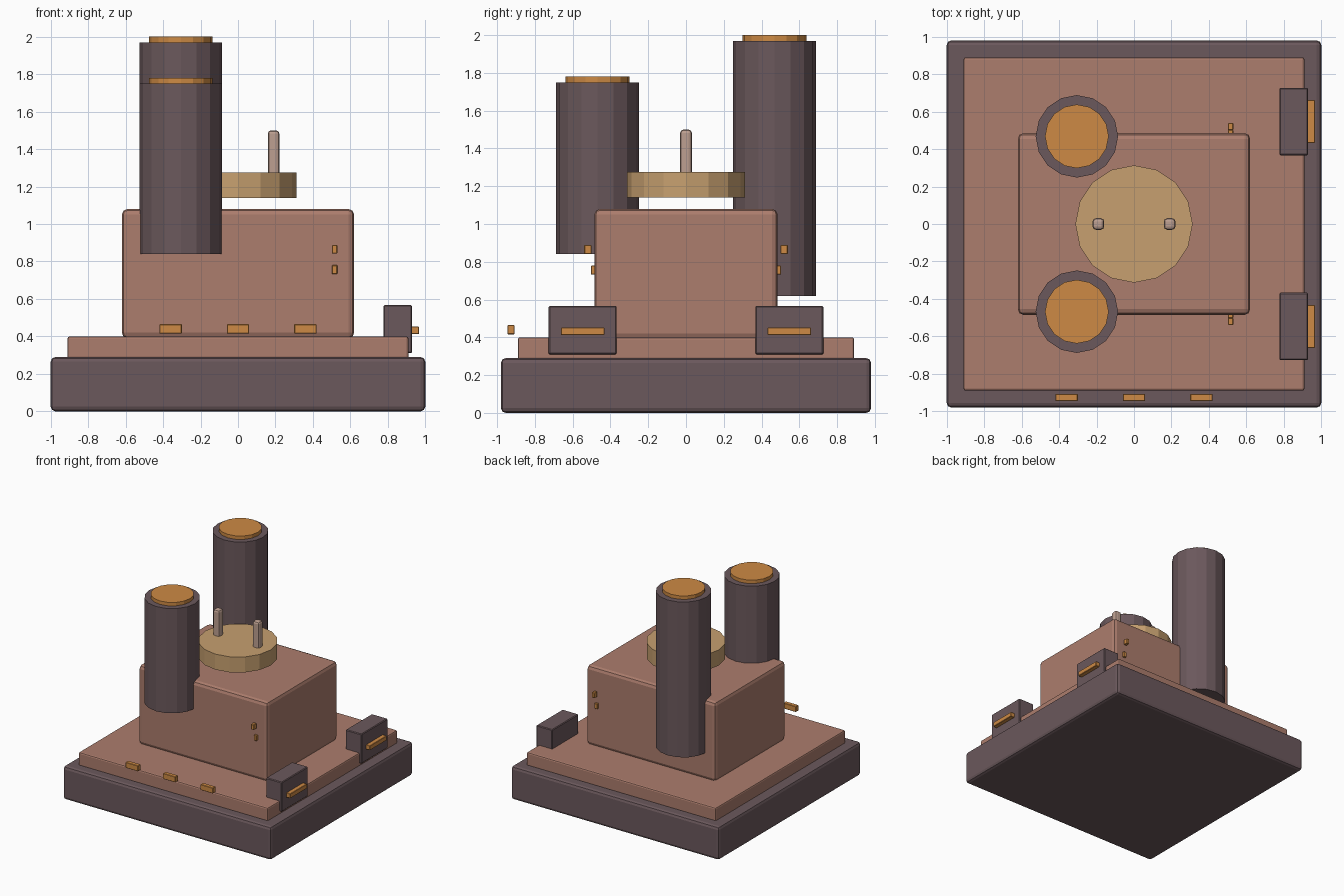
import bpy, math

if "Cube" in bpy.data.objects:
    bpy.data.objects.remove(bpy.data.objects["Cube"])


def paint(name, r, g, b):
    m = bpy.data.materials.new(name)
    m.diffuse_color = (r, g, b, 1)
    m.use_nodes = True
    m.node_tree.nodes["Principled BSDF"].inputs["Base Color"].default_value = m.diffuse_color
    return m


PLUM = paint("dark plum grey", 0.147, 0.098, 0.107)
CLAY = paint("terracotta", 0.413, 0.205, 0.153)
TAN = paint("tan", 0.571, 0.352, 0.162)
AMBER = paint("amber", 0.61, 0.254, 0.058)
PALE = paint("pale pinkish beige", 0.515, 0.352, 0.283)


def finish(name, mat, bevel, segments=2):
    ob = bpy.context.object
    ob.name = name
    ob.data.materials.append(mat)
    if bevel:
        mod = ob.modifiers.new("edge", 'BEVEL')
        mod.width, mod.segments = bevel, segments
    return ob


def box(name, lo, hi, mat, bevel=0.0, segments=2):
    """Box between two corners."""
    bpy.ops.mesh.primitive_cube_add(
        size=1, location=[(a + b) / 2 for a, b in zip(lo, hi)])
    bpy.context.object.scale = [b - a for a, b in zip(lo, hi)]
    bpy.ops.object.transform_apply(location=False, rotation=False, scale=True)
    return finish(name, mat, bevel, segments)


def drum(name, x, y, r, z0, z1, mat, sides=16):
    bpy.ops.mesh.primitive_cylinder_add(
        vertices=sides, radius=r, depth=z1 - z0, location=(x, y, (z0 + z1) / 2))
    return finish(name, mat, 0)


# Stepped base and main housing
box("base", (-1, -0.98, 0), (1, 0.98, 0.29), PLUM, 0.025)
box("deck", (-0.91, -0.89, 0.28), (0.91, 0.89, 0.40), CLAY, 0.012)
box("housing", (-0.62, -0.485, 0.39), (0.62, 0.485, 1.08), CLAY, 0.03)

# Two tall stacks with glowing caps
for side, y, z0, z1 in (("front", -0.468, 0.84, 1.75), ("back", 0.468, 0.62, 1.97)):
    drum(side + "_stack", -0.305, y, 0.22, z0, z1, PLUM)
    drum(side + "_stack_cap", -0.305, y, 0.17, z1 - 0.03, z1 + 0.03, AMBER)

# Hovering turntable with two pins
drum("turntable", 0, 0, 0.313, 1.14, 1.275, TAN)
for side, x in (("left", -0.19), ("right", 0.19)):
    box(side + "_pin", (x - 0.031, -0.031, 1.25), (x + 0.031, 0.031, 1.50),
        PALE, 0.018)

for side, s in (("front", -1), ("back", 1)):
    # Side blocks with lamp strips
    y = s * 0.547
    box(side + "_side_block", (0.777, y - 0.18, 0.31), (0.93, y + 0.18, 0.567),
        PLUM, 0.006, 1)
    box(side + "_lamp_strip", (0.92, y - 0.115, 0.412), (0.966, y + 0.115, 0.452),
        AMBER, 0.003, 1)
    # Upper and lower indicator studs on the housing walls
    box(side + "_upper_stud", (0.502, s * 0.52 - 0.019, 0.842),
        (0.530, s * 0.52 + 0.019, 0.888), AMBER, 0.003, 1)
    box(side + "_lower_stud", (0.502, s * 0.487 - 0.016, 0.732),
        (0.530, s * 0.487 + 0.016, 0.780), AMBER, 0.003, 1)

# Row of small lights hovering along the front edge
for i in (-1, 0, 1):
    x = i * 0.36
    box("front_light_%d" % (i + 2), (x - 0.06, -0.945, 0.416),
        (x + 0.06, -0.908, 0.465), AMBER, 0.003, 1)
